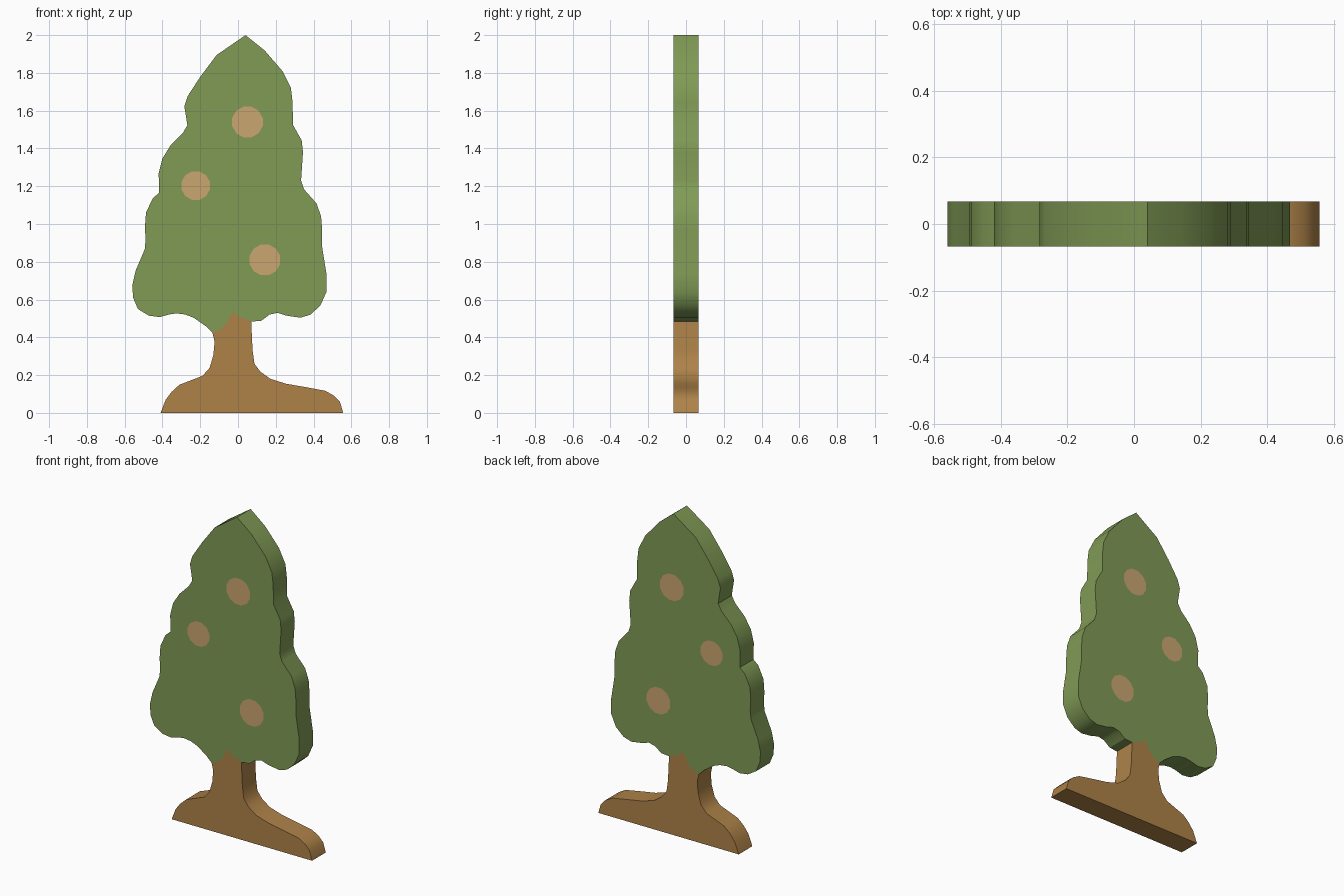
import bpy, bmesh, math
from mathutils import Matrix

HALF = 0.067  # half of the board thickness


def material(name, rgb):
    m = bpy.data.materials.new(name)
    m.diffuse_color = (*rgb, 1)
    return m


green = material("leaf green", (0.216, 0.325, 0.091))
brown = material("bark brown", (0.425, 0.225, 0.066))
tan = material("fruit tan", (0.595, 0.380, 0.165))


def finish(name, bm, mat):
    me = bpy.data.meshes.new(name)
    bm.to_mesh(me)
    bm.free()
    me.materials.append(mat)
    ob = bpy.data.objects.new(name, me)
    bpy.context.collection.objects.link(ob)
    bpy.ops.object.select_all(action='DESELECT')
    ob.select_set(True)
    bpy.context.view_layer.objects.active = ob
    bpy.ops.object.shade_smooth_by_angle(angle=math.radians(32))
    return ob


def board(name, outer, seam, mat):
    """Extrude a clockwise outline in y; walls only along the outer part."""
    pts = outer + seam
    bm = bmesh.new()
    front = [bm.verts.new((x, -HALF, z)) for x, z in pts]
    back = [bm.verts.new((x, HALF, z)) for x, z in pts]
    bm.faces.new(front[::-1])
    bm.faces.new(back)
    n = len(pts)
    last = len(outer) + (0 if seam else n)
    for i in list(range(len(outer) - 1)):
        bm.faces.new((front[i], front[i + 1], back[i + 1], back[i]))
    return finish(name, bm, mat)


# Jagged seam between crown and trunk, right to left (ends belong to both)
seam = [(0.024, 0.504), (0.003, 0.508), (-0.024, 0.54), (-0.055, 0.483), (-0.087, 0.446)]

# Crown outline, clockwise from the left end of the seam
crown = [
    (-0.135, 0.424), (-0.172, 0.46), (-0.235, 0.504), (-0.28, 0.521), (-0.325, 0.527),
    (-0.365, 0.521), (-0.415, 0.507), (-0.473, 0.515), (-0.53, 0.55), (-0.555, 0.61),
    (-0.56, 0.674), (-0.542, 0.753), (-0.494, 0.865), (-0.489, 0.918), (-0.493, 0.98),
    (-0.487, 1.06), (-0.452, 1.135), (-0.418, 1.165), (-0.42, 1.268), (-0.4, 1.347),
    (-0.357, 1.416), (-0.293, 1.48), (-0.268, 1.523), (-0.284, 1.623), (-0.267, 1.676),
    (-0.198, 1.782), (-0.114, 1.894), (0.04, 2.0), (0.14, 1.92), (0.235, 1.81),
    (0.28, 1.72), (0.289, 1.645), (0.291, 1.525), (0.337, 1.443), (0.344, 1.38),
    (0.334, 1.23), (0.35, 1.183), (0.415, 1.11), (0.44, 1.04), (0.446, 0.96),
    (0.446, 0.875), (0.468, 0.737), (0.468, 0.64), (0.436, 0.568), (0.383, 0.52),
    (0.33, 0.504), (0.256, 0.515), (0.209, 0.53), (0.166, 0.52), (0.124, 0.488),
    (0.07, 0.483)]
board("crown", crown, seam, green)

# Trunk with spreading base, clockwise from the right end of the seam
trunk = [
    (0.07, 0.483), (0.077, 0.334), (0.087, 0.26), (0.119, 0.218), (0.172, 0.18),
    (0.256, 0.154), (0.36, 0.136), (0.462, 0.117), (0.51, 0.09), (0.54, 0.058),
    (0.557, 0), (-0.41, 0), (-0.383, 0.069), (-0.352, 0.111), (-0.31, 0.149),
    (-0.188, 0.196), (-0.15, 0.239), (-0.13, 0.308), (-0.124, 0.377), (-0.135, 0.424)]
board("trunk", trunk, seam[::-1], brown)

# Flat fruit discs on the front and back faces
bm = bmesh.new()
for x, z, r in ((0.05, 1.54, 0.084), (-0.224, 1.203, 0.078), (0.142, 0.81, 0.084)):
    for side in (-1, 1):
        mat = (Matrix.Translation((x, side * (HALF + 0.002), z))
               @ Matrix.Rotation(-side * math.pi / 2, 4, 'X')
               @ Matrix.Rotation(math.pi / 12, 4, 'Z'))
        bmesh.ops.create_circle(bm, cap_ends=True, segments=12, radius=r, matrix=mat)
# Point every disc outwards
for f in bm.faces:
    f.normal_update()
    if f.normal.y * f.calc_center_median().y < 0:
        f.normal_flip()
finish("fruit", bm, tan)
